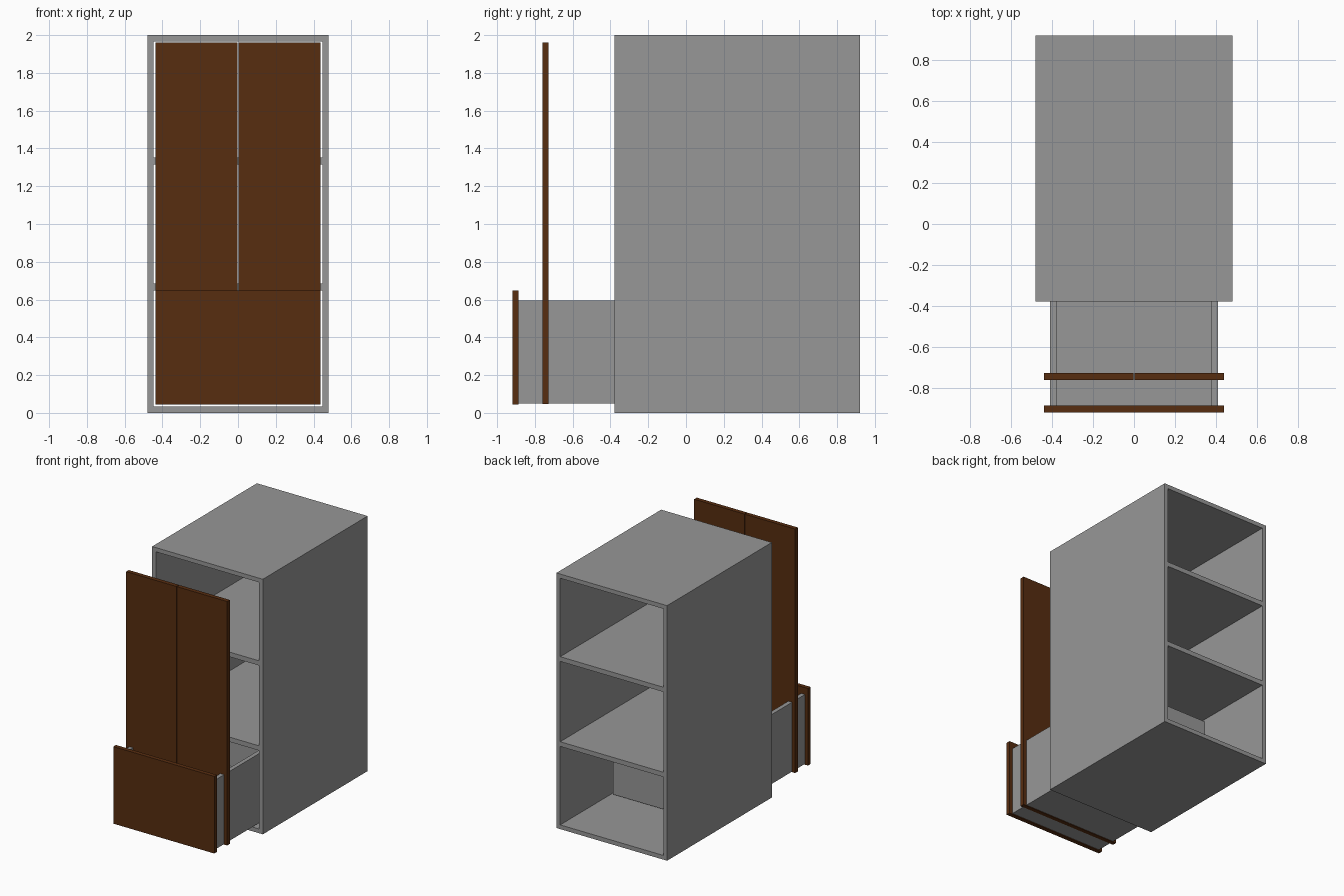
import bpy, bmesh

if "Cube" in bpy.data.objects:
    bpy.data.objects.remove(bpy.data.objects["Cube"])

T = 0.033            # board thickness
W, H = 0.48, 2.0     # cabinet half width, height
Y0, Y1 = -0.378, 0.92


def material(name, rgb):
    m = bpy.data.materials.new(name)
    m.diffuse_color = (*rgb, 1)
    m.use_nodes = True
    m.node_tree.nodes["Principled BSDF"].inputs["Base Color"].default_value = m.diffuse_color
    return m


grey = material("grey board", (0.31, 0.31, 0.31))
brown = material("brown wood", (0.095, 0.026, 0.005))


def finish(name, bm, mat):
    bmesh.ops.recalc_face_normals(bm, faces=bm.faces)
    me = bpy.data.meshes.new(name)
    bm.to_mesh(me)
    bm.free()
    me.materials.append(mat)
    ob = bpy.data.objects.new(name, me)
    bpy.context.collection.objects.link(ob)
    return ob


def box(name, x, y, z, mat):
    """Box from (min, max) ranges on each axis."""
    bm = bmesh.new()
    bmesh.ops.create_cube(bm, size=1)
    for v in bm.verts:
        v.co = [r[0] if c < 0 else r[1] for c, r in zip(v.co, (x, y, z))]
    return finish(name, bm, mat)


# Cabinet carcass: rectangular tube, open at front and back
bm = bmesh.new()
loops = []
for y, t in ((Y0, 0), (Y1, 0), (Y1, T), (Y0, T)):
    w = W - t
    loops.append([bm.verts.new(p) for p in
                  ((-w, y, t), (w, y, t), (w, y, H - t), (-w, y, H - t))])
for a, b in zip(loops, loops[1:] + loops[:1]):
    for i in range(4):
        j = (i + 1) % 4
        bm.faces.new((a[i], a[j], b[j], b[i]))
finish("cabinet_carcass", bm, grey)

# Shelves at one third and two thirds of the height
for n, z in (("lower_shelf", H / 3), ("upper_shelf", 2 * H / 3)):
    box(n, (-W + T, W - T), (Y0, Y1), (z - T / 2 - 0.002, z + T / 2 + 0.002), grey)

# Pair of doors standing in front of the cabinet
box("left_door", (-0.438, -0.003), (-0.76, -0.727), (0.047, 1.96), brown)
box("right_door", (0.003, 0.438), (-0.76, -0.727), (0.047, 1.96), brown)

# Pulled-out drawer: front, two sides, back and base
DX, DF, DB, DZ0, DZ1 = 0.411, -0.886, 0.315, 0.051, 0.595
box("drawer_front", (-0.438, 0.438), (-0.919, DF), (0.045, 0.649), brown)
box("drawer_side_left", (-DX, -DX + T), (DF, DB), (DZ0, DZ1), grey)
box("drawer_side_right", (DX - T, DX), (DF, DB), (DZ0, DZ1), grey)
box("drawer_back", (-DX + T, DX - T), (DB - T, DB), (DZ0, DZ1), grey)
box("drawer_base", (-DX + T, DX - T), (DF, DB - T), (DZ0, DZ0 + T), grey)
